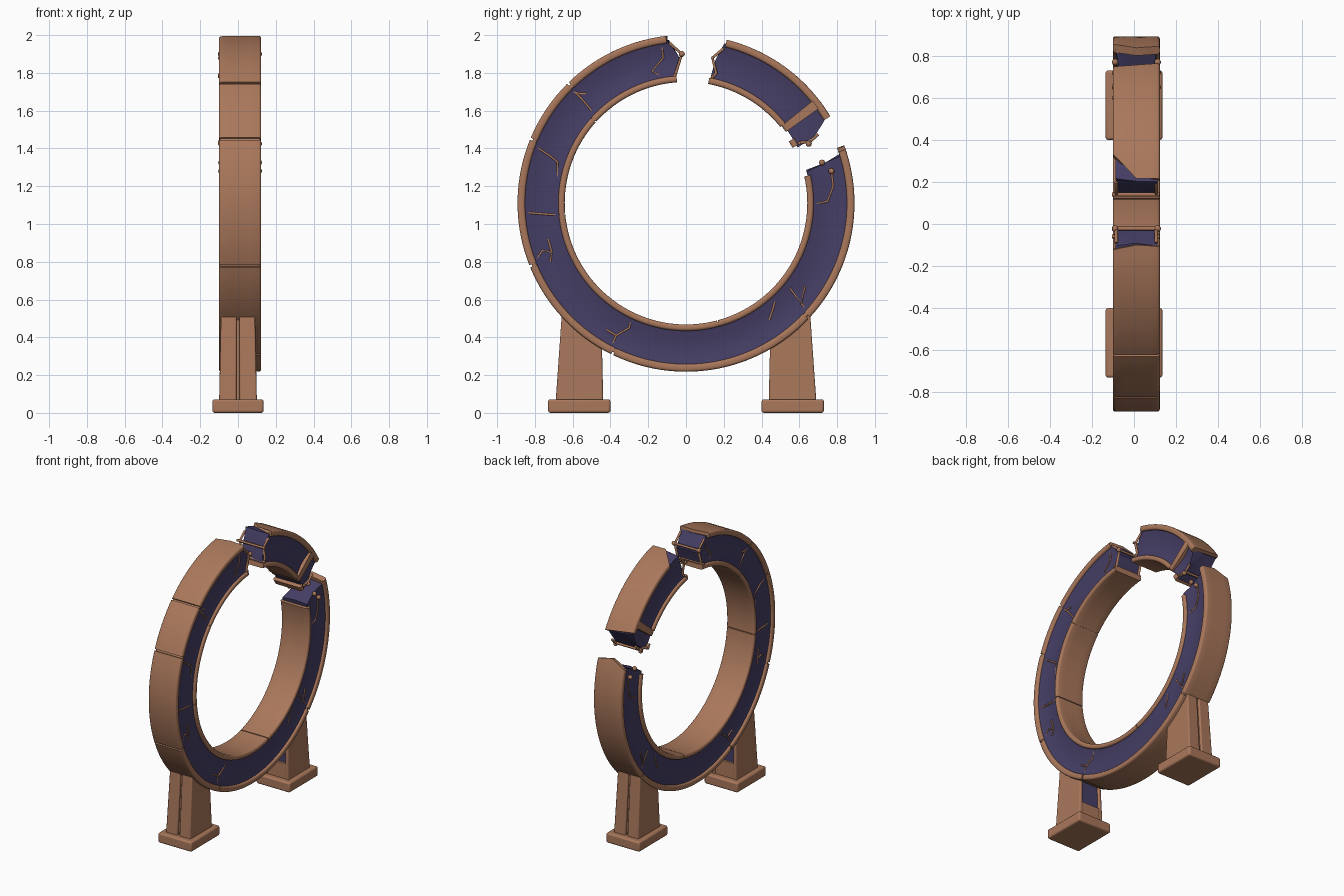
import bpy, bmesh, math
from mathutils import Vector

if "Cube" in bpy.data.objects:
    bpy.data.objects.remove(bpy.data.objects["Cube"])

CX, CZ = 0.011, 1.11         # ring centre (x, z)
HW = 0.112                   # half width of the bands


def material(name, rgb):
    m = bpy.data.materials.new(name)
    m.diffuse_color = (*rgb, 1)
    m.use_nodes = True
    m.node_tree.nodes["Principled BSDF"].inputs["Base Color"].default_value = m.diffuse_color
    return m


CLAY = material("clay_brown", (0.40, 0.187, 0.105))
VIOLET = material("dusk_violet", (0.060, 0.048, 0.130))


def finish(name, bm, mat, bevel=0):
    bmesh.ops.recalc_face_normals(bm, faces=bm.faces)
    me = bpy.data.meshes.new(name)
    bm.to_mesh(me)
    bm.free()
    me.materials.append(mat)
    ob = bpy.data.objects.new(name, me)
    bpy.context.collection.objects.link(ob)
    if bevel:
        b = ob.modifiers.new("bevel", 'BEVEL')
        b.width, b.segments, b.limit_method = bevel, 3, 'ANGLE'
    bpy.ops.object.select_all(action='DESELECT')
    ob.select_set(True)
    bpy.context.view_layer.objects.active = ob
    bpy.ops.object.shade_smooth_by_angle(angle=math.radians(40))
    return ob


def lerp3(v, t):
    """Value at t in -1..1 from three samples."""
    t = max(-1, min(1, t))
    return v[1] + (v[2] - v[1]) * t if t > 0 else v[1] + (v[0] - v[1]) * -t


def sweep(name, profile, a0, a1, mat, jag0=(0, 0, 0), jag1=(0, 0, 0), rad0=(0, 0, 0), rad1=(0, 0, 0)):
    """Sweep an (r, x) profile around the ring; jag = end offsets across x, rad = across radius."""
    n = max(3, int(abs(a1 - a0) / 2.5))
    bm = bmesh.new()
    rings = []
    for i in range(n + 1):
        t = i / n
        row = []
        for r, x in profile:
            u = (r - 0.765) / 0.105
            s = a0 + lerp3(jag0, x / HW) + lerp3(rad0, u)
            e = a1 + lerp3(jag1, x / HW) + lerp3(rad1, u)
            a = math.radians(s + (e - s) * t)
            row.append(bm.verts.new((CX + x, r * math.cos(a), CZ + r * math.sin(a))))
        rings.append(row)
    m = len(profile)
    for A, B in zip(rings, rings[1:]):
        for j in range(m):
            bm.faces.new((A[j], A[(j + 1) % m], B[(j + 1) % m], B[j]))
    caps = [bm.faces.new(rings[0]), bm.faces.new(rings[-1])]
    bmesh.ops.triangulate(bm, faces=caps)
    return finish(name, bm, mat)


def band(r0, r1, w=HW, c=0.013):
    """Rounded rectangle profile with extra points along the long sides."""
    pts = []
    for r, x, st in ((r1 - c, w - c, 0), (r1 - c, c - w, 90), (r0 + c, c - w, 180), (r0 + c, w - c, 270)):
        for k in range(4):
            a = math.radians(st + 30 * k)
            pts.append((r + c * math.sin(a), x + c * math.cos(a)))
        if st in (0, 180):
            s = 1 if st == 0 else -1
            pts += [(r1 if s > 0 else r0, s * q) for q in (w / 2, 0, -w / 2)]
    return pts


def core():
    """Violet core with dished sides."""
    side = []
    for k in range(9):
        t = k / 8
        side.append((0.66 + 0.21 * t, 0.1 - 0.014 * math.sin(math.pi * t)))
    return side + [(0.87, 0)] + [(r, -x) for r, x in reversed(side)] + [(0.66, 0)]


# Violet core of both ring pieces
sweep("long_core", core(), 91.5, 376.5, VIOLET, (1, 0, 1), (0, 1, 0), (3, 0, 4.5), (-2, -.5, 0.5))
sweep("short_core", core(), 27.5, 78.5, VIOLET, (1, 0, 0), (-1, 0, 0), (-1, 0, 4), (0.5, 0, -2))

# Outer shell plates, separated by thin joints over a lining
OUT, INN = band(0.852, 0.892), band(0.642, 0.676)
joints = [96.5, 134.5, 157.5, 202, 244, 317, 379]
for i, (a, b) in enumerate(zip(joints, joints[1:])):
    j0 = (1, -0.5, 0) if i == 0 else (0, 0, 0)
    j1 = (-2, 1.5, 0) if i == 5 else (0, 0, 0)
    sweep(f"outer_plate_{i}", OUT, a + 0.4, b - 0.4, CLAY, j0, j1)
sweep("outer_plate_short", OUT, 31, 76, CLAY, (2, 1, 0), (-8, 0, 0))
sweep("outer_lining", band(0.856, 0.878, HW - 0.006, 0.006), 100, 370, CLAY)

# Inner shell plates
joints = [94, 138, 185, 285, 373]
for i, (a, b) in enumerate(zip(joints, joints[1:])):
    sweep(f"inner_plate_{i}", INN, a + 0.25, b - 0.25, CLAY)
sweep("inner_plate_short", INN, 39, 79.5, CLAY)
sweep("inner_lining", band(0.65, 0.672, HW - 0.006, 0.006), 98, 368, CLAY)
sweep("inner_fragment", band(0.635, 0.668), 27.5, 31, CLAY)
sweep("end_clasp", band(0.65, 0.87), 35.5, 39, CLAY)

# Cracks on both sides: (y, z) paths on the core
cracks = [
    [(-.13, 1.96), (-.12, 1.88), (-.18, 1.81), (-.13, 1.78)],
    [(-.62, 1.73), (-.55, 1.66), (-.5, 1.6)],
    [(-.61, 1.70), (-.56, 1.69), (-.53, 1.69)],
    [(-.81, 1.42), (-.72, 1.36), (-.68, 1.33), (-.68, 1.26), (-.66, 1.15)],
    [(-.84, 1.06), (-.72, 1.05), (-.65, 1.05)],
    [(-.8, .8), (-.76, .86), (-.71, .85), (-.72, .8)],
    [(-.73, .92), (-.71, .85)],
    [(-.40, .34), (-.37, .41), (-.30, .45), (-.29, .5)],
    [(-.37, .41), (-.42, .44)],
    [(.44, .49), (.46, .55), (.47, .59)],
    [(.55, .66), (.61, .58), (.63, .67)],
    [(.61, .58), (.65, .53)],
    [(.66, 1.10), (.75, 1.12), (.78, 1.2), (.77, 1.28)],
]


def tubes(name, paths, radius):
    cu = bpy.data.curves.new(name, 'CURVE')
    cu.dimensions = '3D'
    cu.bevel_depth, cu.bevel_resolution, cu.use_fill_caps = radius, 1, True
    for p in paths:
        s = cu.splines.new('POLY')
        s.points.add(len(p) - 1)
        for q, co in zip(s.points, p):
            q.co = (*co, 1)
    cu.materials.append(CLAY)
    bpy.context.collection.objects.link(bpy.data.objects.new(name, cu))


tubes("side_cracks", [[(CX + s * 0.088, y, z) for y, z in p] for p in cracks for s in (-1, 1)], 0.006)

# Exposed rods at the broken ends
ends = [(-.022, 1.9), (-.06, 1.79), (.14, 1.88), (.14, 1.78), (.655, 1.435), (.60, 1.43)]
rods = [[(-.105, y, z), (.122, y, z)] for y, z in ends]
for s in (-1, 1):
    x = CX + s * 0.095
    rods += [[(x, -.09, 1.96), (x, -.022, 1.9), (x, -.06, 1.78)],
             [(x, .2, 1.93), (x, .14, 1.88), (x, .16, 1.8), (x, .13, 1.76)],
             [(x, .6, 1.43), (x, .655, 1.435), (x, .70, 1.475)]]
tubes("end_rods", rods, 0.009)

# Small knobs on the breaks
bm = bmesh.new()
for y, z in ((.72, 1.325), (.65, 1.425), (.77, 1.28), (-.022, 1.9)):
    for x in (-0.09, 0.112):
        r = bmesh.ops.create_uvsphere(bm, u_segments=10, v_segments=6, radius=0.016)
        bmesh.ops.translate(bm, verts=r['verts'], vec=(x, y, z))
finish("break_knobs", bm, CLAY)


def leg_part(name, plan, mat, bevel=0, h=1):
    """Loft a plan of (x, inward t) from the foot up to fraction h of the leg; t=0 is outside."""
    for side, label in ((-1, "front"), (1, "back")):
        bm = bmesh.new()
        low = [bm.verts.new((x, side * (0.69 - 0.252 * t), 0.06)) for x, t in plan]
        top = [bm.verts.new((x * 0.9, side * (0.657 - 0.212 * t), 0.53 - 0.17 * t)) for x, t in plan]
        for a, b in zip(low, top):
            b.co = a.co.lerp(b.co, h)
        n = len(plan)
        for j in range(n):
            k = (j + 1) % n
            bm.faces.new((low[j], low[k], top[k], top[j]))
        bm.faces.new(low)
        bm.faces.new(top)
        finish(f"{label}_{name}", bm, mat, bevel)


def box(w, t0, t1):
    return [(-w, t0), (w, t0), (w, t1), (-w, t1)]


# Legs: two angled shell plates with a groove between, around a violet core
shell = [(.008, 0), (.1, 0), (.1, 1), (.072, 1), (.072, .16), (.008, .16)]
leg_part("leg_shell_right", shell, CLAY, 0.008)
leg_part("leg_shell_left", [(-x, t) for x, t in shell], CLAY, 0.008)
leg_part("leg_groove", box(.03, .07, .2), CLAY)
leg_part("leg_core", box(.075, .17, .94), VIOLET)
leg_part("leg_lower_guard", box(.076, .8, .985), CLAY, 0, 0.4)

# Foot slabs
for side, label in ((-1, "front"), (1, "back")):
    bm = bmesh.new()
    bmesh.ops.create_cube(bm, size=1)
    for v in bm.verts:
        v.co = Vector((v.co.x * .27, v.co.y * .33 + side * .565, (v.co.z + .5) * .072))
    finish(f"{label}_foot", bm, CLAY, 0.012)
